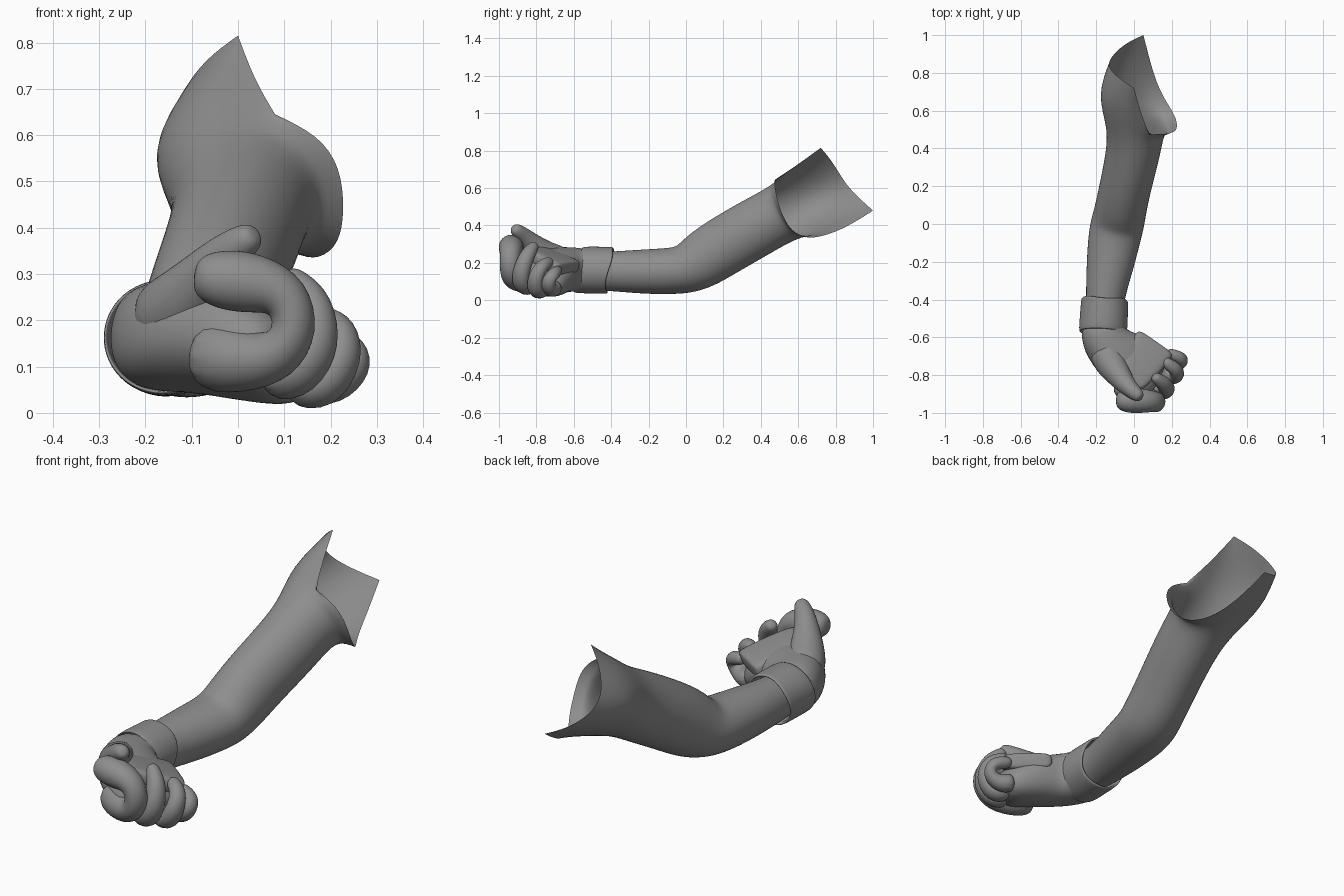
import bpy, bmesh, math
from mathutils import Vector

if "Cube" in bpy.data.objects:
    bpy.data.objects.remove(bpy.data.objects["Cube"], do_unlink=True)

grey = bpy.data.materials.new("plain_grey")
grey.use_nodes = True
colour = (0.27, 0.27, 0.27, 1)
grey.diffuse_color = colour
grey.node_tree.nodes["Principled BSDF"].inputs["Base Color"].default_value = colour


def power(v, p):
    return math.copysign(abs(v) ** p, v)


def rings_along(rows, n, p):
    """Rows are x, y, z, half width, half height, roll; the frame follows the path."""
    pts = [Vector(r[:3]) for r in rows]
    grow = 3 / (2 + math.cos(math.tau / n))  # offsets subdivision shrinkage
    rings, side = [], None
    for i, (x, y, z, a, b, roll) in enumerate(rows):
        t = (pts[min(i + 1, len(pts) - 1)] - pts[max(i - 1, 0)]).normalized()
        side = t.cross(Vector((0, 0, 1))) if side is None else side - t * side.dot(t)
        side.normalize()
        up = side.cross(t)
        u = side * math.cos(roll) + up * math.sin(roll)
        v = up * math.cos(roll) - side * math.sin(roll)
        ring = []
        for k in range(n):
            ang = math.tau * k / n
            ring.append(pts[i] + grow * (u * a * power(math.cos(ang), p)
                                         + v * b * power(math.sin(ang), p)))
        rings.append(ring)
    return rings


def skin(name, rings, caps=True, corners=(), thick=0):
    bm = bmesh.new()
    crease = bm.verts.layers.float.new("crease_vert")
    loops = [[bm.verts.new(c) for c in ring] for ring in rings]
    n = len(loops[0])
    for lo, hi in zip(loops, loops[1:]):
        for k in range(n):
            bm.faces.new((lo[k], lo[(k + 1) % n], hi[(k + 1) % n], hi[k]))
    if caps:
        bm.faces.new(loops[0][::-1])
        bm.faces.new(loops[-1])
    for k in corners:
        loops[-1][k][crease] = 1
    bmesh.ops.recalc_face_normals(bm, faces=bm.faces)
    me = bpy.data.meshes.new(name)
    bm.to_mesh(me)
    bm.free()
    me.materials.append(grey)
    me.shade_smooth()
    ob = bpy.data.objects.new(name, me)
    bpy.context.collection.objects.link(ob)
    if thick:
        mod = ob.modifiers.new("thickness", 'SOLIDIFY')
        mod.thickness, mod.offset = thick, 0
    smooth = ob.modifiers.new("smooth", 'SUBSURF')
    smooth.levels = smooth.render_levels = 2


def digit(name, path, radii):
    """Rounded tube for a finger or the thumb."""
    rows = [(*p, r, r, 0) for p, r in zip(path, radii)]
    a, b = Vector(path[-2]), Vector(path[-1])
    d, r = (b - a).normalized(), radii[-1]
    rows.append((*(b + d * r * 0.75), r * 0.75, r * 0.75, 0))
    rows.append((*(b + d * r * 1.0), r * 0.35, r * 0.35, 0))
    skin(name, rings_along(rows, 12, 1))


# Arm from the wrist to the flared, open shoulder
arm = rings_along([
    (-.155, -.50, .155, .095, .100, 0),
    (-.155, -.40, .155, .100, .105, 0),
    (-.127, -.22, .153, .125, .119, 0),
    (-.102, -.06, .156, .140, .124, 0),
    (-.085, .01, .170, .140, .135, 0),
    (-.068, .09, .217, .136, .153, 0),
    (-.045, .20, .290, .136, .158, 0),
    (-.003, .38, .393, .142, .159, 0),
    (.010, .51, .465, .152, .154, 0)], 16, 1)
shoulder_edge = [Vector(c) for c in (
    (.23, .52, .44), (.222, .49, .53), (.175, .475, .60), (.08, .475, .645),
    (.035, .59, .72), (0, .72, .815), (-.07, .765, .765), (-.122, .81, .695),
    (-.138, .85, .63), (-.11, .90, .57), (-.04, .96, .515), (.05, 1, .48),
    (.085, .86, .39), (.125, .73, .34), (.175, .64, .33), (.22, .57, .365))]
middle = []
for k, (a, b) in enumerate(zip(arm[-1], shoulder_edge)):
    c = (a + b) / 2
    c.x += 0.06 * min(0, math.cos(math.tau * k / 16))
    middle.append(c)
skin("arm", arm + [middle, shoulder_edge], caps=False, corners=(3, 5, 11))

# Cuff with a slanted, uneven hem
cuff = rings_along([
    (-.155, -.405, .16, .118, .118, 0),
    (-.156, -.42, .16, .119, .119, 0),
    (-.160, -.50, .162, .121, .119, 0),
    (-.165, -.58, .163, .122, .118, 0)], 20, 1)
for i, ring in enumerate(cuff):
    for k, c in enumerate(ring):
        c.y += (c.z - .16) * .18
        if i < 2:
            c.y += .007 * math.sin(math.tau * k * 3 / 20)
skin("cuff", cuff, caps=False, thick=.012)

# Glove body, turning toward the fingers
skin("hand", rings_along([
    (-.165, -.50, .160, .110, .112, 0),
    (-.165, -.60, .165, .126, .118, .1),
    (-.100, -.68, .165, .142, .118, .3),
    (-.010, -.74, .150, .163, .112, .4),
    (.070, -.79, .120, .165, .094, .4),
    (.125, -.825, .095, .140, .065, .4)], 16, .85))

# Raised flat pad across the palm
skin("palm_pad", rings_along([
    (-.03, -.83, .265, .075, .025, 0),
    (-.02, -.82, .26, .09, .035, 0),
    (.05, -.72, .213, .11, .040, 0),
    (.105, -.64, .175, .115, .040, 0),
    (.115, -.625, .17, .105, .032, 0)], 16, .5))

# Thumb and curled fingers
digit("thumb", [(-.16, -.65, .19), (-.125, -.74, .225), (-.075, -.81, .285),
                (-.03, -.865, .34), (.012, -.90, .37)],
      [.095, .085, .064, .047, .038])
digit("index_finger", [(-.09, -.82, .13), (.01, -.895, .11), (.09, -.935, .12),
                       (.128, -.945, .18), (.11, -.94, .255), (.04, -.935, .28),
                       (-.03, -.935, .288)],
      [.085, .07, .056, .052, .054, .066, .066])
digit("middle_finger", [(.06, -.82, .08), (.14, -.885, .08), (.18, -.885, .15),
                        (.165, -.85, .24), (.125, -.82, .28)],
      [.062, .052, .047, .042, .032])
digit("ring_finger", [(.11, -.76, .07), (.19, -.805, .043), (.235, -.81, .12),
                      (.225, -.77, .185), (.18, -.74, .2)],
      [.058, .048, .042, .036, .032])
digit("little_finger", [(.14, -.69, .07), (.21, -.73, .052), (.26, -.74, .10),
                        (.255, -.71, .14), (.20, -.69, .155)],
      [.05, .042, .037, .033, .030])
